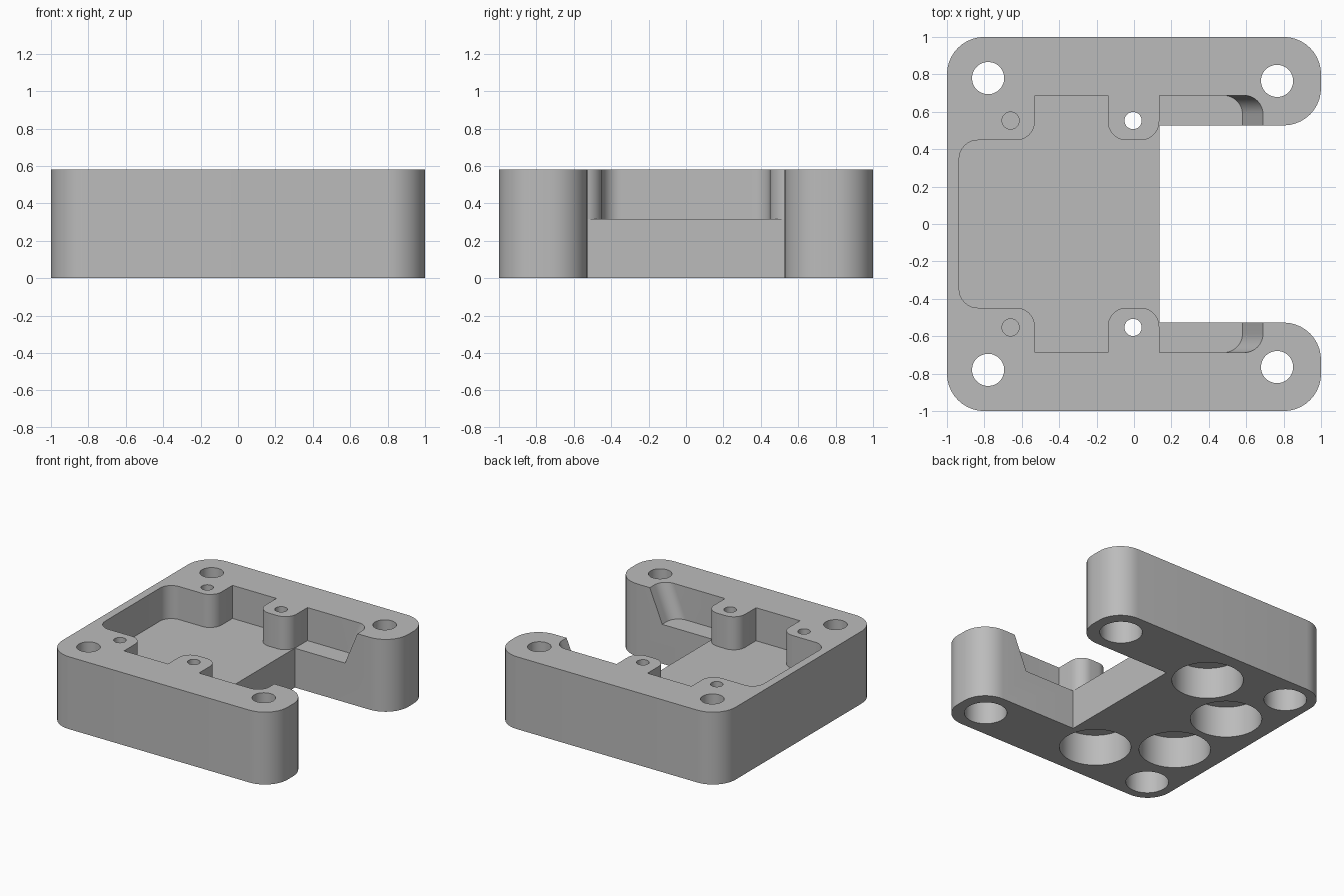
import bpy, bmesh, math
from mathutils import Vector

if "Cube" in bpy.data.objects:
    bpy.data.objects.remove(bpy.data.objects["Cube"])

HEIGHT = 0.58
FLOOR = 0.315


def rounded(points, steps=10):
    """Outline from (x, y, radius) corners, with an arc at each rounded corner."""
    out = []
    n = len(points)
    for i, (x, y, r) in enumerate(points):
        p = Vector((x, y))
        if r == 0:
            out.append(p)
            continue
        a = (Vector(points[i - 1][:2]) - p).normalized()
        b = (Vector(points[(i + 1) % n][:2]) - p).normalized()
        centre = p + (a + b) * r          # all corners are square
        for k in range(steps + 1):
            t = k / steps * math.pi / 2
            out.append(centre - b * r * math.cos(t) - a * r * math.sin(t))
    return out


def mirrored(half):
    """Close a +y half outline with its reflection."""
    return half + [(x, -y, r) for x, y, r in reversed(half)]


def prism(name, outline, z0, z1, shear_from=None, shear=0.0):
    """Extrude an outline; points beyond shear_from lean outward in x."""
    bm = bmesh.new()
    low = [bm.verts.new((p.x, p.y, z0)) for p in outline]
    high = [bm.verts.new((p.x + (shear * (z1 - z0)
                          if shear_from is not None and p.x > shear_from else 0),
                          p.y, z1)) for p in outline]
    bm.faces.new(low)
    bm.faces.new(high)
    n = len(low)
    for i in range(n):
        j = (i + 1) % n
        bm.faces.new((low[i], low[j], high[j], high[i]))
    bmesh.ops.recalc_face_normals(bm, faces=bm.faces)
    mesh = bpy.data.meshes.new(name)
    bm.to_mesh(mesh)
    bm.free()
    obj = bpy.data.objects.new(name, mesh)
    bpy.context.collection.objects.link(obj)
    return obj


def cut(target, cutter):
    mod = target.modifiers.new("cut", 'BOOLEAN')
    mod.operation = 'DIFFERENCE'
    mod.solver = 'EXACT'
    mod.object = cutter
    bpy.context.view_layer.objects.active = target
    bpy.ops.object.modifier_apply(modifier=mod.name)
    bpy.data.objects.remove(cutter, do_unlink=True)


def drill(target, x, y, r, z0, z1, sides=48):
    ring = [Vector((x + r * math.cos(2 * math.pi * i / sides),
                    y + r * math.sin(2 * math.pi * i / sides)))
            for i in range(sides)]
    cut(target, prism("drill", ring, z0, z1))


# U-shaped block with rounded corners
block = mirrored([(0.135, 0.527, 0), (1, 0.527, 0.2), (1, 1, 0.2), (-1, 1, 0.2)])
body = prism("mounting_block", rounded(block), 0, HEIGHT)

# Pocket around the screw bosses, with sloped ends in the two arms
pocket = mirrored([(-0.935, 0.448, 0.1), (-0.53, 0.448, 0.1), (-0.53, 0.687, 0),
                   (-0.14, 0.687, 0), (-0.14, 0.448, 0.1), (0.135, 0.448, 0.1),
                   (0.135, 0.687, 0), (0.58, 0.687, 0.1), (0.58, 0.4, 0)])
cut(body, prism("pocket", rounded(pocket), FLOOR, HEIGHT + 0.06, 0.4, 0.11 / (HEIGHT - FLOOR)))

for s in (1, -1):
    # Corner bolt holes with wide bores from below
    for x, y in ((-0.78, 0.78), (0.765, 0.765)):
        drill(body, x, s * y, 0.086, -0.1, HEIGHT + 0.1)
        drill(body, x, s * y, 0.155, -0.1, 0.40)
    # Round recesses in the underside
    drill(body, -0.165, s * 0.635, 0.26, -0.1, 0.25)
    drill(body, -0.63, s * 0.29, 0.26, -0.1, 0.25)
    # Small screw holes: one open into the recess, one blind
    drill(body, -0.005, s * 0.553, 0.046, 0.1, HEIGHT + 0.1, 32)
    drill(body, -0.66, s * 0.553, 0.046, 0.30, HEIGHT + 0.1, 32)

# Plain grey finish
grey = bpy.data.materials.new("light_grey")
grey.diffuse_color = (0.5, 0.5, 0.5, 1)
grey.use_nodes = True
grey.node_tree.nodes["Principled BSDF"].inputs["Base Color"].default_value = grey.diffuse_color
body.data.materials.clear()
body.data.materials.append(grey)

bpy.ops.object.select_all(action='DESELECT')
body.select_set(True)
bpy.context.view_layer.objects.active = body
bpy.ops.object.shade_smooth_by_angle(angle=math.radians(30))
